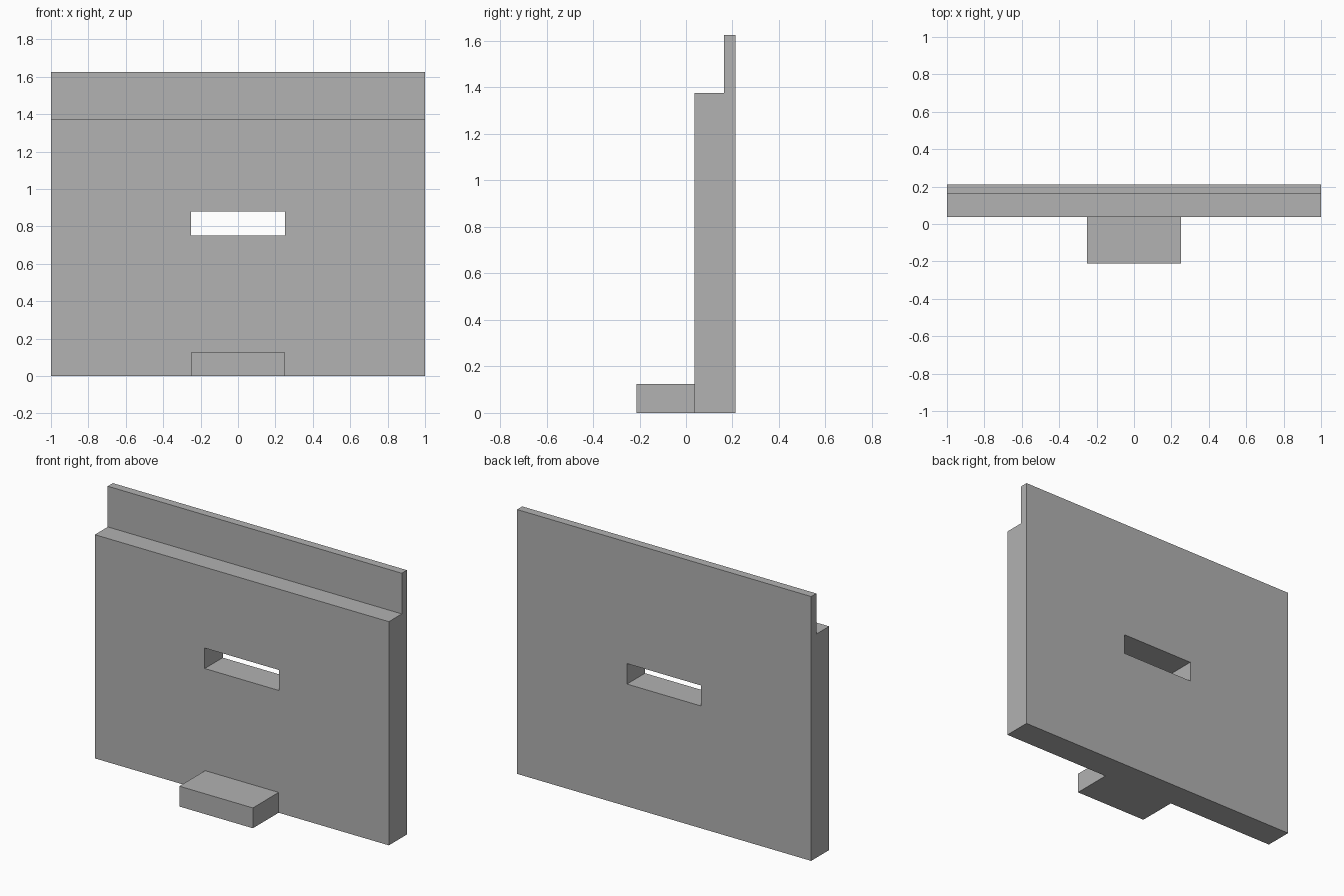
import bpy
import bmesh
from mathutils import Vector

cube = bpy.data.objects.get("Cube")
if cube:
    bpy.data.objects.remove(cube, do_unlink=True)

grey = bpy.data.materials.new("plain grey")
grey.use_nodes = True
colour = (0.445, 0.445, 0.445, 1)
grey.diffuse_color = colour
grey.node_tree.nodes["Principled BSDF"].inputs["Base Color"].default_value = colour


def extrude_profile(name, profile, half_width):
    """Sweep a closed (y, z) side profile across x."""
    bm = bmesh.new()
    face = bm.faces.new([bm.verts.new((-half_width, y, z)) for y, z in profile])
    swept = bmesh.ops.extrude_face_region(bm, geom=[face])
    verts = [g for g in swept["geom"] if isinstance(g, bmesh.types.BMVert)]
    bmesh.ops.translate(bm, verts=verts, vec=Vector((2 * half_width, 0, 0)))
    bmesh.ops.recalc_face_normals(bm, faces=bm.faces)
    mesh = bpy.data.meshes.new(name)
    bm.to_mesh(mesh)
    bm.free()
    mesh.materials.append(grey)
    obj = bpy.data.objects.new(name, mesh)
    bpy.context.collection.objects.link(obj)
    return obj


def block(name, half_width, y0, y1, z0, z1):
    return extrude_profile(name, [(y0, z0), (y1, z0), (y1, z1), (y0, z1)], half_width)


BACK, FRONT, LIP = 0.2125, 0.0375, 0.1625
STEP, TOP = 1.375, 1.625

# Upright panel with a thin lip along its top back edge
panel = extrude_profile("panel", [(FRONT, 0), (BACK, 0), (BACK, TOP),
                                  (LIP, TOP), (LIP, STEP), (FRONT, STEP)], 1)

# Slot through the panel
cutter = block("slot_cutter", 0.2525, -0.1, 0.4, 0.752, 0.878)
cutter.hide_render = True
cutter.hide_viewport = True
cutter.display_type = 'WIRE'
cut = panel.modifiers.new("slot", 'BOOLEAN')
cut.operation = 'DIFFERENCE'
cut.solver = 'EXACT'
cut.object = cutter

# Tab at the foot, joined into the panel
tab = block("foot_tab", 0.25, -BACK, FRONT + 0.05, 0, 0.125)
tab.hide_render = True
tab.hide_viewport = True
join = panel.modifiers.new("foot tab", 'BOOLEAN')
join.operation = 'UNION'
join.solver = 'EXACT'
join.object = tab

# Bake the modifiers and drop the helpers
bpy.context.view_layer.update()
evaluated = panel.evaluated_get(bpy.context.evaluated_depsgraph_get())
final = bpy.data.meshes.new_from_object(evaluated)
panel.modifiers.clear()
panel.data = final
for helper in (cutter, tab):
    bpy.data.objects.remove(helper, do_unlink=True)
